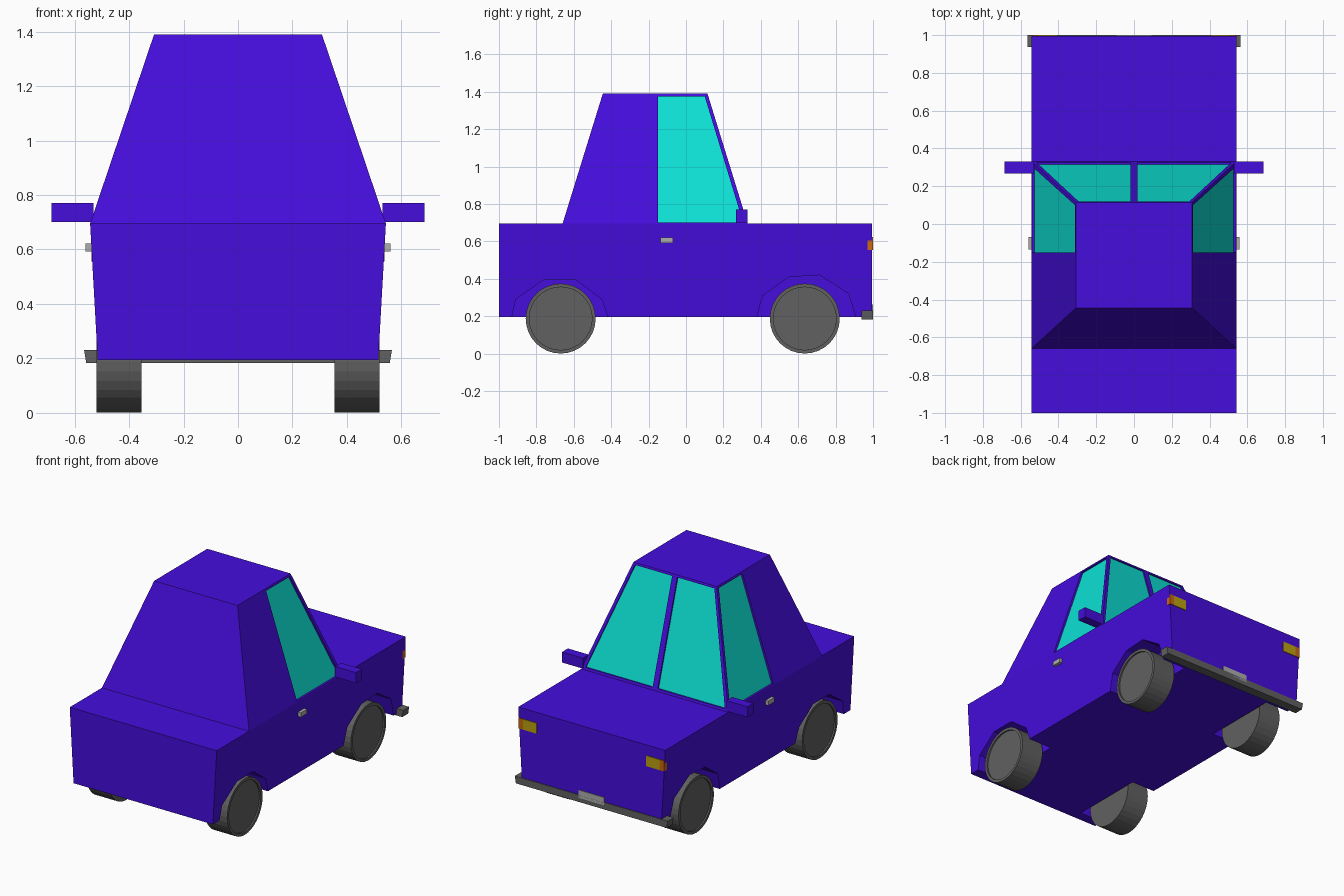
import bpy, math
from mathutils import Vector

if "Cube" in bpy.data.objects:
    bpy.data.objects.remove(bpy.data.objects["Cube"])


def material(name, rgb):
    m = bpy.data.materials.new(name)
    m.diffuse_color = (*rgb, 1)
    m.use_nodes = True
    m.node_tree.nodes["Principled BSDF"].inputs["Base Color"].default_value = m.diffuse_color
    return m


PAINT = material("purple_paint", (0.06, 0.004, 0.72))
GLASS = material("teal_glass", (0.004, 0.75, 0.66))
RUBBER = material("dark_grey", (0.12, 0.12, 0.12))
CHROME = material("light_grey", (0.42, 0.42, 0.42))
YELLOW = material("yellow_lamp", (0.5, 0.35, 0.005))
ORANGE = material("orange_lamp", (0.6, 0.14, 0.005))


def loft(name, rings, mat=None):
    """Closed solid through rings of equal point count."""
    n = len(rings[0])
    verts = [p for r in rings for p in r]
    faces = [list(range(n))[::-1], [len(verts) - n + i for i in range(n)]]
    for k in range(len(rings) - 1):
        for i in range(n):
            j = (i + 1) % n
            faces.append([k * n + i, k * n + j, (k + 1) * n + j, (k + 1) * n + i])
    me = bpy.data.meshes.new(name)
    me.from_pydata(verts, [], faces)
    import bmesh
    bm = bmesh.new()
    bm.from_mesh(me)
    bmesh.ops.recalc_face_normals(bm, faces=bm.faces)
    bm.to_mesh(me)
    bm.free()
    ob = bpy.data.objects.new(name, me)
    bpy.context.collection.objects.link(ob)
    if mat:
        me.materials.append(mat)
    return ob


def rect(w, y0, y1, z):
    return [(-w, y0, z), (w, y0, z), (w, y1, z), (-w, y1, z)]


def box(name, x, y, z, mat):
    return loft(name, [[(a, b, c) for a, b in
                        ((x[0], y[0]), (x[1], y[0]), (x[1], y[1]), (x[0], y[1]))] for c in z], mat)


def prism(name, pts, direction, near, far, mat=None):
    d = Vector(direction)
    return loft(name, [[Vector(p) + d * t for p in pts] for t in (near, far)], mat)


def cut(target, cutter):
    mod = target.modifiers.new("cut", 'BOOLEAN')
    mod.operation, mod.solver, mod.object = 'DIFFERENCE', 'EXACT', cutter
    bpy.context.view_layer.objects.active = target
    bpy.ops.object.modifier_apply(modifier=mod.name)
    bpy.data.objects.remove(cutter)


# Lower body and tapered cabin
body = loft("body", [rect(0.515, -1, 0.995, 0.195), rect(0.543, -1, 0.995, 0.695)], PAINT)
cabin = loft("cabin", [rect(0.543, -0.66, 0.33, 0.695), rect(0.308, -0.445, 0.115, 1.39)], PAINT)


def side_x(z):
    return 0.543 - 0.235 * (z - 0.695) / 0.695


def screen_y(z):
    return 0.33 - 0.215 * (z - 0.695) / 0.695


ARCHES = {
    "rear": (-0.67, [(-0.935, 0.1), (-0.93, 0.2), (-0.91, 0.29), (-0.76, 0.395),
                     (-0.59, 0.395), (-0.45, 0.29), (-0.42, 0.2), (-0.415, 0.1)]),
    "front": (0.635, [(0.375, 0.1), (0.38, 0.2), (0.41, 0.31), (0.55, 0.41),
                      (0.715, 0.42), (0.87, 0.32), (0.905, 0.2), (0.91, 0.1)]),
}

for s, side in ((-1, "left"), (1, "right")):
    # Wheels with a recessed disc, and the arches around them
    for end, (wy, arch) in ARCHES.items():
        cut(body, prism("arch_cutter", [(s * 0.34, y, z) for y, z in arch], (s, 0, 0), 0, 0.4))
        rings = [[(s * x, wy + r * math.cos(a), 0.188 + r * math.sin(a))
                  for a in (2 * math.pi * i / 32 for i in range(32))]
                 for x, r in ((0.355, 0.187), (0.52, 0.187), (0.52, 0.168), (0.51, 0.168))]
        loft(f"{end}_{side}_wheel", rings, RUBBER)

    # Recessed side window
    win = [(s * side_x(z), y, z) for y, z in
           ((-0.15, 0.702), (0.305, 0.702), (0.1, 1.376), (-0.15, 1.376))]
    cut(cabin, prism("window_cutter", win, (s, 0, 0), -0.016, 0.1))
    prism(f"{side}_window", win, (s, 0, 0), -0.022, -0.014, GLASS)

    # Recessed half of the windscreen
    pane = [(s * x, screen_y(z), z) for x, z in
            ((0.019, 0.71), (0.515, 0.71), (0.293, 1.376), (0.019, 1.376))]
    cut(cabin, prism("screen_cutter", pane, (0, 1, 0), -0.012, 0.1))
    prism(f"{side}_windscreen", pane, (0, 1, 0), -0.018, -0.010, GLASS)

    # Mirror, door handle and lamps
    def side_box(name, x, y, z, mat):
        box(f"{side}_{name}", sorted((s * x[0], s * x[1])), y, z, mat)
    side_box("mirror", (0.53, 0.685), (0.268, 0.33), (0.70, 0.77), PAINT)
    side_box("door_handle", (0.52, 0.559), (-0.135, -0.07), (0.592, 0.622), CHROME)
    side_box("headlight", (0.405, 0.505), (0.97, 1.0), (0.555, 0.625), YELLOW)
    side_box("indicator", (0.505, 0.538), (0.97, 1.0), (0.555, 0.625), ORANGE)

# Bumper and blank plate
loft("bumper", [rect(0.557, 0.937, 1, 0.183), rect(0.565, 0.937, 1, 0.23)], RUBBER)
box("plate", (-0.095, 0.095), (0.97, 1.0), (0.21, 0.262), CHROME)
